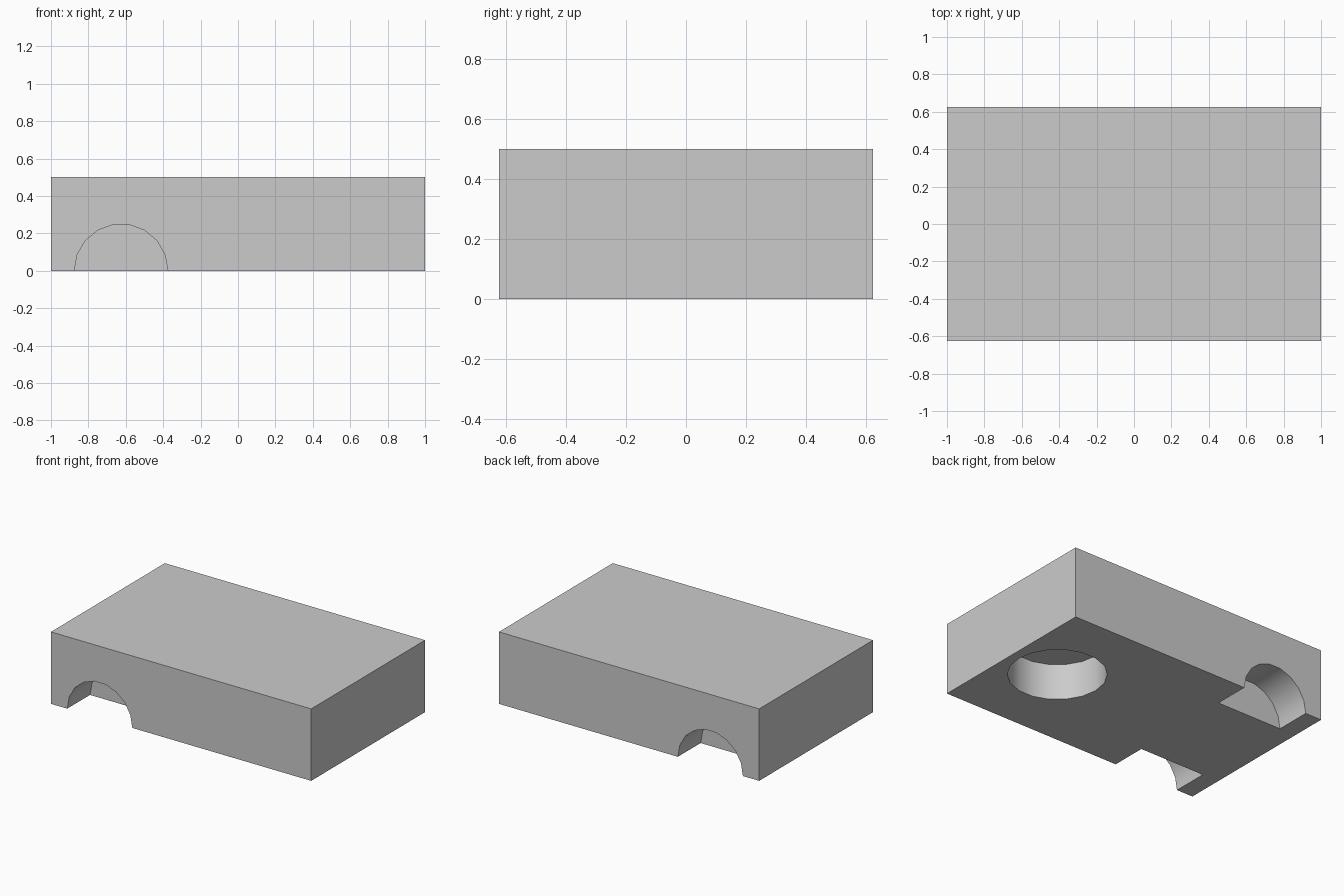
import bpy
import bmesh
from math import radians
from mathutils import Matrix

LENGTH, WIDTH, HEIGHT = 2.0, 1.25, 0.5
NOTCH_X, NOTCH_RADIUS, NOTCH_DEPTH = -0.625, 0.25, 0.25
HOLE_X, HOLE_RADIUS, HOLE_DEPTH = 0.625, 0.3125, 0.25
SIDES = 18

default_cube = bpy.data.objects.get("Cube")
if default_cube:
    bpy.data.objects.remove(default_cube, do_unlink=True)

grey = bpy.data.materials.new("light_grey")
grey.use_nodes = True
colour = (0.6, 0.6, 0.6, 1)
grey.diffuse_color = colour
grey.node_tree.nodes["Principled BSDF"].inputs["Base Color"].default_value = colour


def make_object(name, bm):
    mesh = bpy.data.meshes.new(name)
    bm.to_mesh(mesh)
    bm.free()
    mesh.materials.append(grey)
    obj = bpy.data.objects.new(name, mesh)
    bpy.context.collection.objects.link(obj)
    return obj


def cylinder_cutter(name, radius, depth, location, tilt):
    """Cylinder centred on a face, so half its length cuts into the block."""
    bm = bmesh.new()
    matrix = (Matrix.Translation(location) @ Matrix.Rotation(radians(tilt), 4, "X")
              @ Matrix.Rotation(radians(90), 4, "Z"))
    bmesh.ops.create_cone(bm, cap_ends=True, segments=SIDES, radius1=radius,
                          radius2=radius, depth=2 * depth, matrix=matrix)
    cutter = make_object(name, bm)
    cutter.hide_render = True
    return cutter


# Solid rectangular block standing on the ground
bm = bmesh.new()
bmesh.ops.create_cube(bm, size=1, matrix=Matrix.Translation((0, 0, HEIGHT / 2))
                      @ Matrix.Diagonal((LENGTH, WIDTH, HEIGHT, 1)))
block = make_object("block", bm)

# Half-round notches at front and back, and a blind round hole underneath
cutters = [cylinder_cutter(f"{side}_notch_cutter", NOTCH_RADIUS, NOTCH_DEPTH,
                           (NOTCH_X, sign * WIDTH / 2, 0), 90)
           for side, sign in (("front", -1), ("back", 1))]
cutters.append(cylinder_cutter("hole_cutter", HOLE_RADIUS, HOLE_DEPTH,
                               (HOLE_X, 0, 0), 0))

bpy.ops.object.select_all(action="DESELECT")
block.select_set(True)
bpy.context.view_layer.objects.active = block
for cutter in cutters:
    cut = block.modifiers.new(cutter.name, "BOOLEAN")
    cut.operation = "DIFFERENCE"
    cut.solver = "EXACT"
    cut.object = cutter
    bpy.ops.object.modifier_apply(modifier=cut.name)
    bpy.data.objects.remove(cutter, do_unlink=True)

# Smooth curved walls, crisp edges
bpy.ops.object.shade_smooth_by_angle(angle=radians(30))
